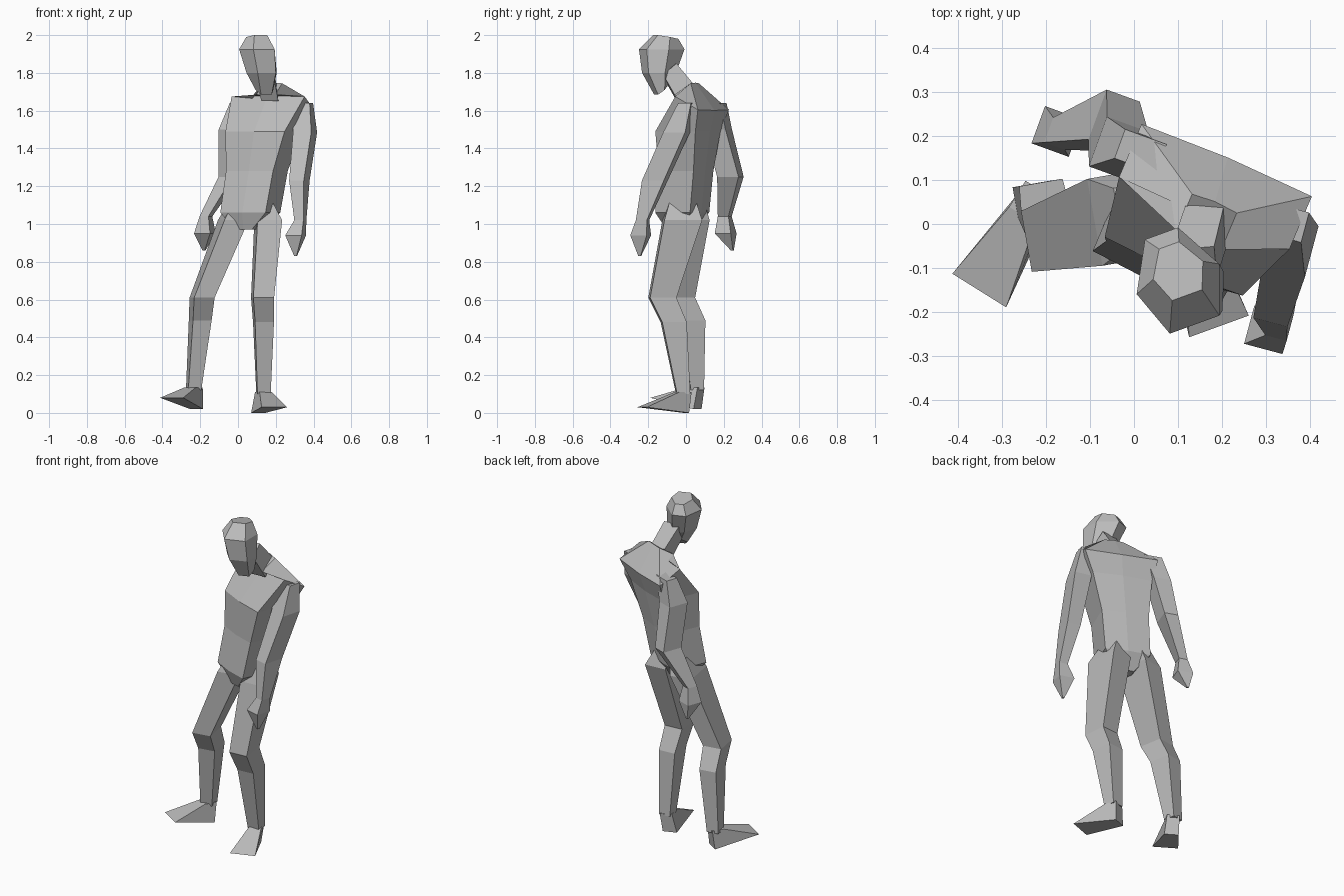
import bpy, bmesh
from math import sin, cos, radians

default_cube = bpy.data.objects.get("Cube")
if default_cube:
    bpy.data.objects.remove(default_cube, do_unlink=True)

# Single plain grey for the whole figure
grey = bpy.data.materials.new("plain grey")
grey.use_nodes = True
colour = (0.5, 0.5, 0.5, 1)
grey.diffuse_color = colour
grey.node_tree.nodes["Principled BSDF"].inputs["Base Color"].default_value = colour

# Unit cross-sections: limbs are boxes, torso has a ridge, head has side points
BOX = [(-1, -1), (1, -1), (1, 1), (-1, 1)]
RIDGED = [(-1, -1), (0, -1.1), (1, -1), (1, 1), (0, 1.1), (-1, 1)]
HEAD = [(-.6, -1), (.6, -1), (1, 0), (.4, 1), (-.4, 1), (-1, 0)]

# Half width and half depth at each joint, shared by both sides of the body
ARM_SIZES = [(.05, .035), (.05, .06), (.04, .06), (.025, .03), (.045, .045), (.006, .006)]
LEG_SIZES = [(.045, .07), (.065, .1), (.055, .07), (.05, .065), (.035, .035)]


def ring(bm, outline, turn, x, y, z, width, depth, tilt=0, flare=1):
    """One cross-section; tilt raises the back edge, flare widens the front."""
    c, s = cos(radians(turn)), sin(radians(turn))
    verts = []
    for across, back in outline:
        u = across * width * (flare if back < 0 else 1)
        v = back * depth
        verts.append(bm.verts.new((x + u * c - v * s, y + u * s + v * c, z + back * tilt)))
    return verts


def loft(name, outline, turn, sections):
    """Skin a list of cross-sections into a closed faceted body part."""
    bm = bmesh.new()
    rings = [ring(bm, outline, turn, *section) for section in sections]
    count = len(outline)
    for low, high in zip(rings, rings[1:]):
        for i in range(count):
            j = (i + 1) % count
            bm.faces.new((low[i], low[j], high[j], high[i]))
    bm.faces.new(rings[0])
    bm.faces.new(rings[-1])
    bmesh.ops.recalc_face_normals(bm, faces=bm.faces[:])
    mesh = bpy.data.meshes.new(name)
    bm.to_mesh(mesh)
    bm.free()
    mesh.materials.append(grey)
    part = bpy.data.objects.new(name, mesh)
    bpy.context.collection.objects.link(part)


def limb(name, turn, sizes, joints):
    """A boxy limb that follows its joints from the body outwards."""
    loft(name, BOX, turn, [joint + size for joint, size in zip(joints, sizes)])


def foot(name, turn, sole, ankle, tilt, flare):
    """A wedge from a splayed, tilted sole up to the ankle."""
    loft(name, BOX, turn, [sole + (.04, .125, tilt, flare), ankle + LEG_SIZES[-1]])


# Torso, from crotch to the base of the neck
loft("torso", RIDGED, -23, [
    (.055, -.03, .97, .045, .06),
    (.065, -.02, 1.06, .13, .1),
    (.1, 0, 1.28, .135, .1),
    (.135, .01, 1.49, .17, .115),
    (.185, .085, 1.64, .21, .065, -.035),
    (.165, .005, 1.715, .055, .045, .03),
])

# Neck and head, leaning forward
loft("neck", BOX, 5, [
    (.165, 0, 1.69, .045, .045, .04),
    (.135, -.09, 1.82, .05, .035, .03),
])
loft("head", HEAD, 20, [
    (.14, -.13, 1.71, .05, .03, .025),
    (.125, -.14, 1.8, .085, .08),
    (.1, -.125, 1.925, .1, .11),
    (.1, -.105, 1.99, .06, .06, -.01),
])

# Arms from shoulder to fingertips: left swings forward, right swings back
limb("left_arm", -15, ARM_SIZES, [
    (.34, .005, 1.64), (.355, -.05, 1.485), (.325, -.165, 1.23),
    (.33, -.23, 1.02), (.305, -.24, .94), (.305, -.245, .83),
])
limb("right_arm", -20, ARM_SIZES, [
    (.015, .165, 1.64), (-.035, .17, 1.5), (-.045, .235, 1.25),
    (-.17, .205, 1.04), (-.175, .21, .95), (-.18, .245, .86),
])

# Legs from hip to ankle, their tops buried in the pelvis
limb("left_leg", 5, LEG_SIZES, [
    (.13, -.02, 1.12), (.16, -.02, 1.02), (.13, -.125, .61),
    (.135, -.065, .48), (.135, -.015, .1),
])
limb("right_leg", 10, LEG_SIZES, [
    (.01, .02, 1.12), (-.025, .015, 1.02), (-.19, -.03, .61),
    (-.2, .03, .49), (-.235, .055, .12),
])

# Wedge feet with splayed toes
foot("left_foot", 20, (.15, -.115, .015), (.135, -.015, .11), -.015, 1.8)
foot("right_foot", -32, (-.285, -.045, .05), (-.235, .05, .135), -.03, 1.8)
